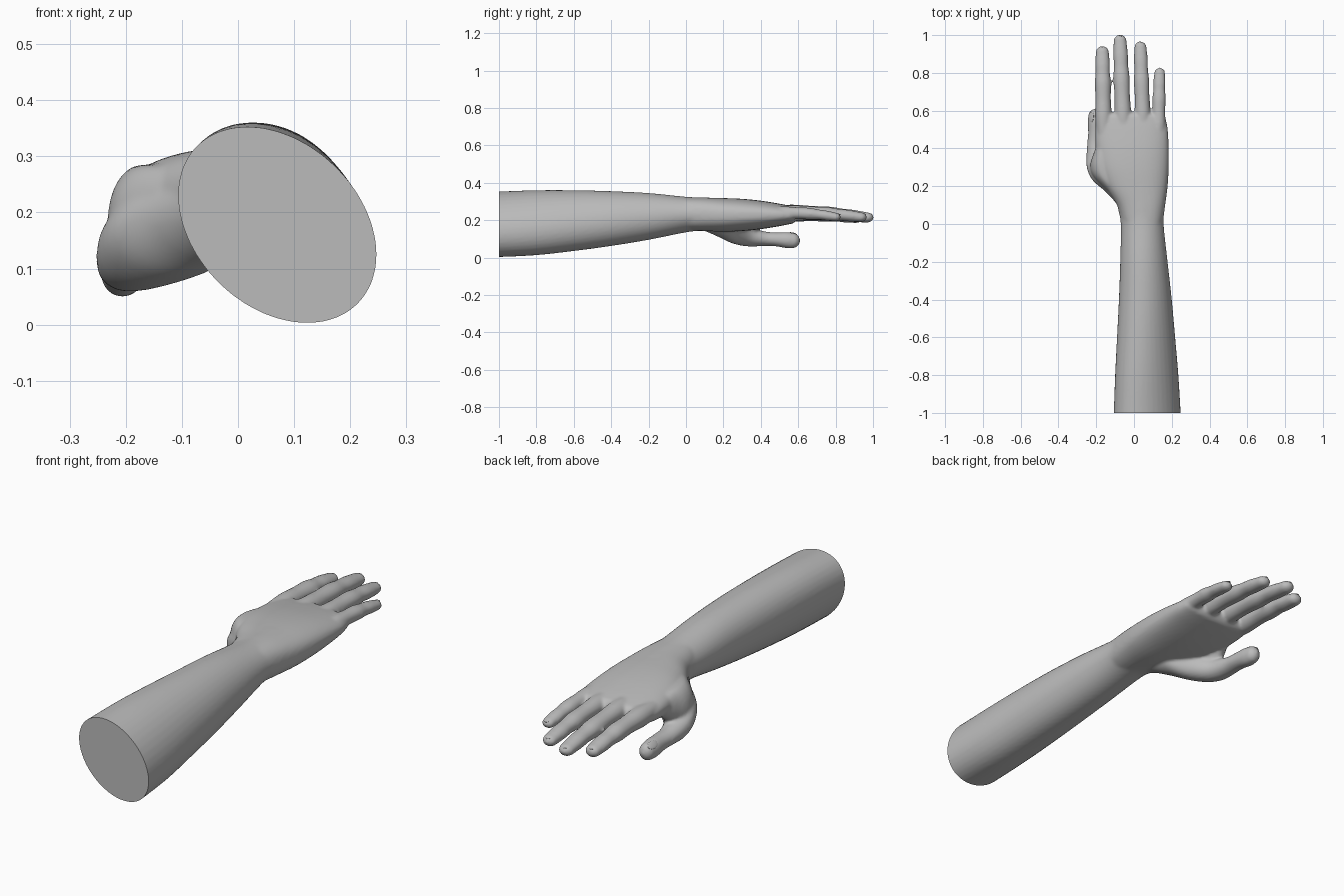
import bpy, bmesh, math
from mathutils import Vector

cube = bpy.data.objects.get("Cube")
if cube:
    bpy.data.objects.remove(cube, do_unlink=True)

skin = bpy.data.materials.new("grey skin")
skin.use_nodes = True
GREY = (0.5, 0.5, 0.5, 1)
skin.diffuse_color = GREY
skin.node_tree.nodes["Principled BSDF"].inputs["Base Color"].default_value = GREY

SIDES, STEPS = 40, 6
bm = bmesh.new()


def spline(a, b, c, d, t):
    return 0.5 * (2 * b + (c - a) * t + (2 * a - 5 * b + 4 * c - d) * t * t
                  + (3 * b - a - 3 * c + d) * t ** 3)


def loft(sections, cap=0.0, power=2.0):
    """Closed tube along y through sections (y, x_min, x_max, z_min, z_max, slant)."""
    rows = [tuple(s) + (0,) * (6 - len(s)) for s in sections]
    pts = [rows[0]] + rows + [rows[-1]]
    path = []
    for i in range(len(rows) - 1):
        for k in range(STEPS):
            path.append([spline(*q, k / STEPS) for q in zip(*pts[i:i + 4])] + [1])
    path.append(list(rows[-1]) + [1])
    if cap:
        for k in range(1, 7):
            a = k * math.pi / 13
            last = list(rows[-1])
            last[0] += cap * math.sin(a)
            path.append(last + [math.cos(a)])
    rings = []
    for y, x0, x1, z0, z1, slant, size in path:
        rx, rz = (x1 - x0) / 2 * size, (z1 - z0) / 2 * size
        rz_in = math.sqrt(max(rz * rz - (slant * rx) ** 2, 0))
        ring = []
        for j in range(SIDES):
            a = 2 * math.pi * j / SIDES
            c, s = math.cos(a), math.sin(a)
            dx = rx * math.copysign(abs(c) ** (2 / power), c)
            dz = rz_in * math.copysign(abs(s) ** (2 / power), s)
            ring.append(bm.verts.new(((x0 + x1) / 2 + dx, y, (z0 + z1) / 2 + dz - slant * dx)))
        rings.append(ring)
    for a, b in zip(rings, rings[1:]):
        for j in range(SIDES):
            n = (j + 1) % SIDES
            bm.faces.new((a[j], b[j], b[n], a[n]))
    bm.faces.new(rings[0])
    bm.faces.new(rings[-1][::-1])


def finger(base, tip, radius):
    """Finger with swollen joints, tapering towards a rounded tip."""
    base, tip = Vector(base), Vector(tip)
    rows = []
    for t, f in ((-0.3, 0.9), (0, 1.08), (0.25, 1), (0.47, 1.05), (0.62, 0.93),
                 (0.75, 0.95), (0.92, 0.84)):
        p = base.lerp(tip, t)
        p.z += 0.008 * math.sin(math.pi * t)
        r = radius * f
        h = r * (0.98 - 0.2 * max(t, 0))
        rows.append((p.y, p.x - r, p.x + r, p.z - h, p.z + h))
    loft(rows, cap=(tip - base).y * 0.08)


# forearm and wrist, running past the cut end
loft([(-1.1, -.11, .25, 0, .35, .3), (-1, -.107, .247, .003, .353, .3),
      (-.8, -.1, .235, .013, .36, .28), (-.6, -.09, .218, .035, .36, .22),
      (-.4, -.08, .2, .062, .355, .15), (-.2, -.073, .178, .095, .345, .08),
      (0, -.07, .157, .135, .325), (.1, -.088, .164, .145, .321),
      (.2, -.09, .16, .15, .318)], cap=.05)

# palm and back of the hand
loft([(0, -.06, .15, .145, .32), (.1, -.09, .165, .142, .32),
      (.2, -.15, .178, .138, .318), (.3, -.19, .184, .142, .314),
      (.4, -.203, .184, .152, .304), (.5, -.206, .179, .168, .288),
      (.56, -.2, .168, .18, .276)], cap=.035, power=2.4)

# thumb with its fleshy base
loft([(.03, -.06, .06, .16, .26), (.1, -.088, .05, .142, .28),
      (.17, -.15, .03, .112, .27), (.23, -.218, 0, .083, .25),
      (.29, -.248, -.07, .065, .22), (.35, -.252, -.13, .059, .165),
      (.42, -.248, -.158, .062, .14), (.48, -.243, -.163, .06, .135),
      (.54, -.245, -.166, .05, .136), (.57, -.242, -.17, .05, .132)], cap=.04)

# web between thumb and palm
loft([(.18, -.15, -.05, .12, .28), (.25, -.215, -.09, .1, .285),
      (.31, -.232, -.11, .09, .285), (.37, -.215, -.13, .13, .28),
      (.41, -.2, -.14, .17, .27)], cap=.02)

# index, middle, ring and little fingers
for base, tip, radius in (((-.162, .57, .234), (-.168, .942, .208), .041),
                          ((-.058, .57, .24), (-.075, 1.003, .21), .041),
                          ((.046, .57, .238), (.033, .967, .212), .039),
                          ((.13, .52, .238), (.136, .827, .213), .034)):
    finger(base, tip, radius)

# fuse all the parts into one skin
bmesh.ops.recalc_face_normals(bm, faces=bm.faces)
mesh = bpy.data.meshes.new("arm_and_hand")
bm.to_mesh(mesh)
bm.free()
arm = bpy.data.objects.new("arm_and_hand", mesh)
bpy.context.collection.objects.link(arm)
remesh = arm.modifiers.new("fuse", 'REMESH')
remesh.mode = 'VOXEL'
remesh.voxel_size = 0.007
soften = arm.modifiers.new("soften", 'SMOOTH')
soften.factor = 0.5
soften.iterations = 8
graph = bpy.context.evaluated_depsgraph_get()
fused = bpy.data.meshes.new_from_object(arm.evaluated_get(graph))
arm.modifiers.clear()
arm.data = fused

# flat cut at the forearm end
bm = bmesh.new()
bm.from_mesh(fused)
cut = bmesh.ops.bisect_plane(bm, geom=bm.verts[:] + bm.edges[:] + bm.faces[:],
                             plane_co=(0, -1, 0), plane_no=(0, -1, 0), clear_outer=True)
bmesh.ops.holes_fill(bm, edges=[e for e in bm.edges if e.is_boundary], sides=0)
bm.to_mesh(fused)
bm.free()
fused.materials.clear()
fused.materials.append(skin)

# nails: thin shells sunk into the finger tips
nails = [arm]
for name, x, y, z, w, lean in (("index", -.168, .908, .232, .019, 0),
                               ("middle", -.075, .967, .234, .019, 0),
                               ("ring", .033, .932, .235, .018, 0),
                               ("little", .136, .798, .233, .015, 0),
                               ("thumb", -.226, .565, .122, .018, -.8)):
    bpy.ops.mesh.primitive_uv_sphere_add(segments=20, ring_count=10, location=(x, y, z),
                                         rotation=(-.12, lean, 0))
    nail = bpy.context.object
    nail.name = name + "_nail"
    nail.scale = (w, .03, .005)
    nail.data.materials.append(skin)
    nails.append(nail)

bpy.ops.object.select_all(action='DESELECT')
for ob in nails:
    ob.select_set(True)
bpy.context.view_layer.objects.active = arm
bpy.ops.object.shade_smooth_by_angle(angle=math.radians(50))
